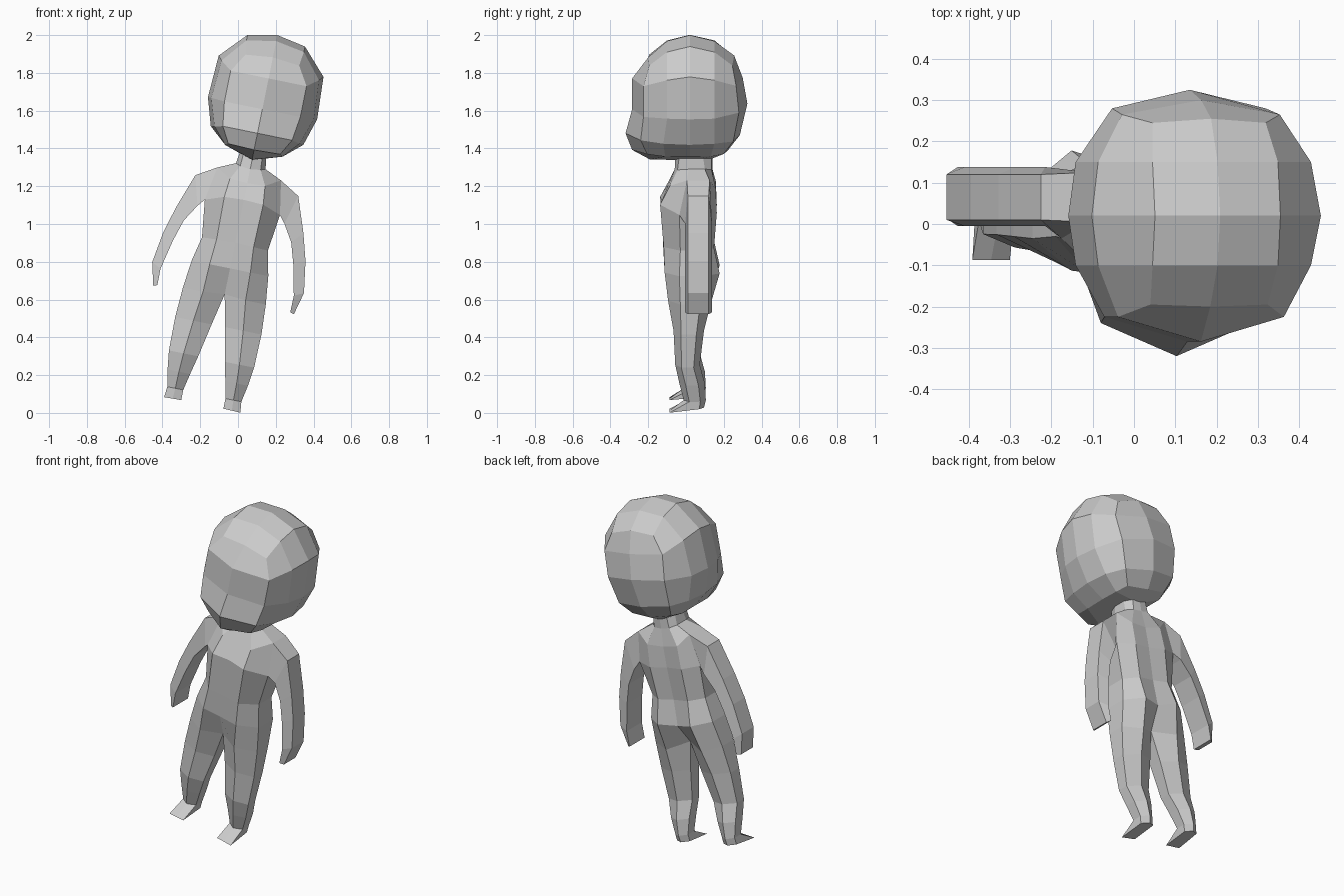
import bpy, bmesh
from math import radians

TILT, BASE = radians(11.5), (-0.19, 0, 0.04)   # whole figure leans sideways


def add_ring(bm, pts):
    return [bm.verts.new(p) for p in pts]


def bridge(bm, a, b, closed=False, skip=()):
    n = len(a)
    for i in range(n if closed else n - 1):
        if i not in skip:
            j = (i + 1) % n
            bm.faces.new((a[i], a[j], b[j], b[i]))


def finish(bm, name):
    bmesh.ops.recalc_face_normals(bm, faces=bm.faces)
    me = bpy.data.meshes.new(name)
    bm.to_mesh(me)
    bm.free()
    ob = bpy.data.objects.new(name, me)
    bpy.context.collection.objects.link(ob)
    ob.modifiers.new("mirror", 'MIRROR').use_clip = True
    ob.rotation_euler.y = TILT
    ob.location = BASE
    return ob


# Head: half rings from face centre round to back centre, top to bottom
head_rings = [
    [(0, -.2, 1.88), (.145, -.195, 1.865), (.155, -.1, 1.94), (.155, .02, 1.97),
     (.155, .15, 1.94), (.14, .245, 1.865), (0, .255, 1.89)],
    [(0, -.285, 1.766), (.205, -.225, 1.766), (.263, -.1, 1.81), (.283, .02, 1.832),
     (.263, .15, 1.81), (.195, .265, 1.766), (0, .3, 1.77)],
    [(0, -.285, 1.6), (.205, -.225, 1.6), (.277, -.1, 1.605), (.295, .02, 1.605),
     (.277, .15, 1.605), (.19, .28, 1.62), (0, .325, 1.63)],
    [(0, -.32, 1.47), (.187, -.24, 1.47), (.23, -.12, 1.46), (.25, .02, 1.458),
     (.23, .15, 1.46), (.17, .25, 1.46), (0, .285, 1.46)],
    [(0, -.285, 1.38), (.14, -.205, 1.385), (.155, -.11, 1.375), (.157, .02, 1.377),
     (.155, .13, 1.375), (.13, .2, 1.385), (0, .22, 1.375)],
]
head_top = [(0, -.1, 1.968), (0, .02, 2.0), (0, .15, 1.968)]
head_bottom = [(0, -.19, 1.328), (0, .02, 1.325), (0, .13, 1.33)]

bm = bmesh.new()
rings = [add_ring(bm, r) for r in head_rings]
for a, b in zip(rings, rings[1:]):
    bridge(bm, a, b)
for ring, mid in ((rings[0], head_top), (rings[-1], head_bottom)):
    bridge(bm, [ring[0]] + add_ring(bm, mid) + [ring[6]], ring[1:6])
finish(bm, "head")

# Torso: half rings from front centre round to back centre, neck to crotch
torso_rings = [
    [(0, -.055, 1.36), (.05, -.035, 1.36), (.07, .02, 1.36),
     (.07, .09, 1.36), (.045, .135, 1.36), (0, .14, 1.36)],
    [(0, -.06, 1.275), (.055, -.045, 1.283), (.08, .015, 1.292),
     (.08, .1, 1.292), (.05, .135, 1.285), (0, .14, 1.28)],
    [(0, -.09, 1.2), (.095, -.085, 1.205), (.172, .005, 1.25),
     (.172, .125, 1.25), (.1, .158, 1.19), (0, .15, 1.18)],
    [(0, -.128, 1.11), (.105, -.137, 1.105), (.203, -.035, 1.07),
     (.203, .12, 1.07), (.105, .163, 1.06), (0, .15, 1.06)],
    [(0, -.122, .88), (.1, -.118, .875), (.178, -.03, .872),
     (.178, .09, .872), (.1, .148, .87), (0, .14, .87)],
    [(0, -.11, .74), (.11, -.113, .74), (.207, -.035, .74),
     (.207, .1, .74), (.11, .178, .735), (0, .145, .72)],
    [(0, -.04, .6), (.115, -.095, .59), (.224, -.03, .59),
     (.224, .075, .59), (.12, .13, .57), (0, .06, .6)],
]
bm = bmesh.new()
torso = [add_ring(bm, r) for r in torso_rings]
for i, (a, b) in enumerate(zip(torso, torso[1:])):
    bridge(bm, a, b, skip=(2,) if i == 2 else ())   # leave the arm socket open

# Leg: height, inner x, outer x, front y, back y
ring = torso[-1]
for w, ui, uo, yf, yb in [(.43, .036, .233, -.066, .095), (.25, .072, .23, -.057, .073),
                          (.15, .095, .217, -.035, .1), (.06, .114, .2, -.012, .105)]:
    m, y1, y2 = (ui + uo) / 2, yf + .25 * (yb - yf), yf + .75 * (yb - yf)
    nxt = add_ring(bm, [(ui, y1, w), (m, yf, w), (uo, y1, w),
                        (uo, y2, w), (m, yb, w), (ui, y2, w)])
    bridge(bm, ring, nxt, closed=True)
    ring = nxt
# Foot wedge and sole
sole = add_ring(bm, [(.114, -.087, .005), (.16, -.087, .004), (.206, -.087, .002),
                     (.2, .07, .02), (.157, .095, .02), (.114, .07, .02)])
bridge(bm, ring, sole, closed=True)
bm.faces.new(sole)

# Arm: outer x, z, inner x, z, grown out of the shoulder socket
ring = [torso[2][2], torso[2][3], torso[3][3], torso[3][2]]
for uo, wo, ui, wi in [(.278, 1.187, .235, 1.03), (.344, 1.0, .29, .94),
                       (.384, .858, .325, .825), (.41, .69, .36, .665),
                       (.38, .57, .359, .576)]:
    nxt = add_ring(bm, [(uo, .01, wo), (uo, .12, wo), (ui, .138, wi), (ui, -.005, wi)])
    bridge(bm, ring, nxt, closed=True)
    ring = nxt
bm.faces.new(ring)
finish(bm, "body")
